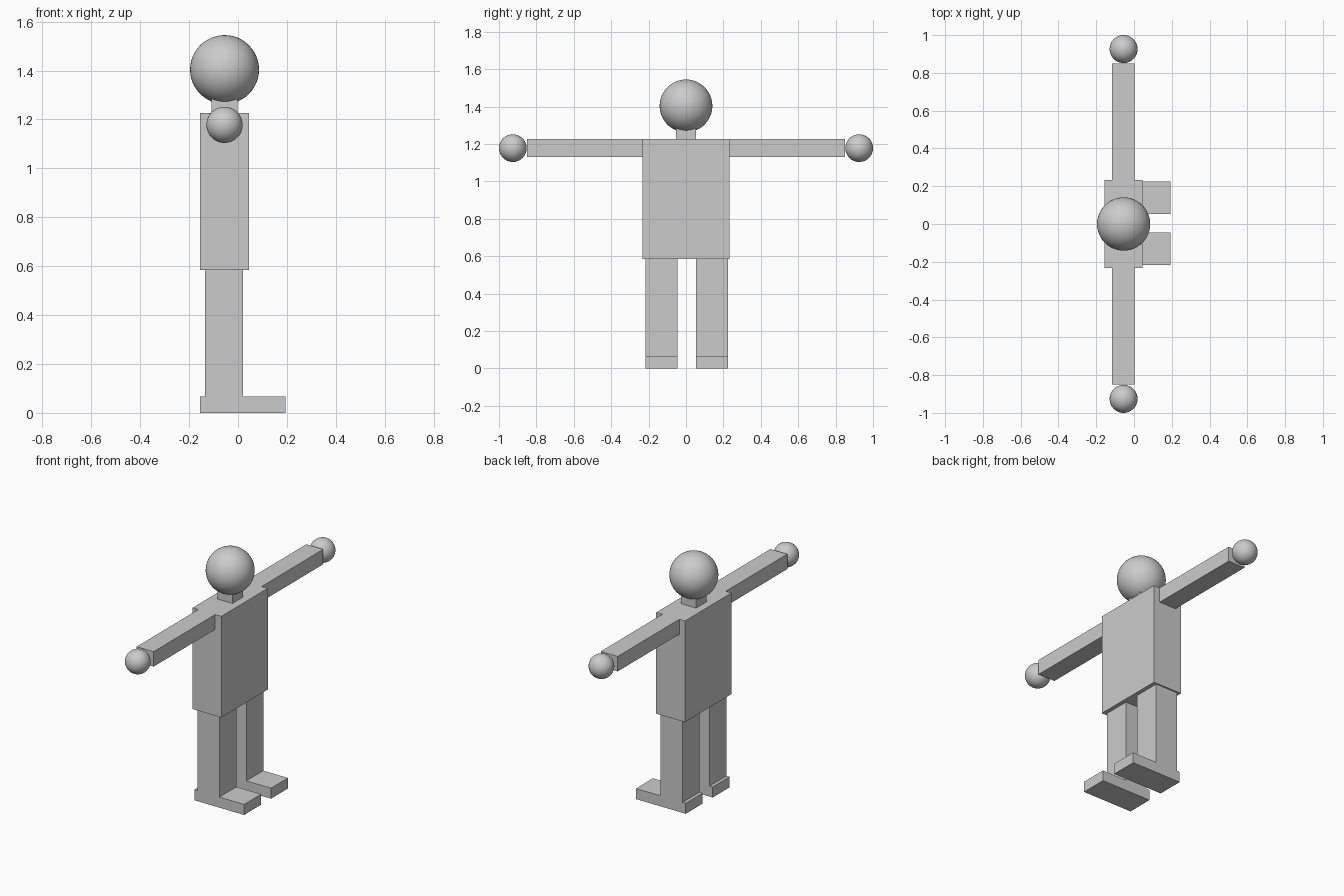
import bpy

if "Cube" in bpy.data.objects:
    bpy.data.objects.remove(bpy.data.objects["Cube"])


def box(name, x, y, z):
    """Box given by its (min, max) range on each axis."""
    bpy.ops.mesh.primitive_cube_add(size=1, location=[(a + b) / 2 for a, b in (x, y, z)])
    ob = bpy.context.object
    ob.name = name
    ob.scale = [b - a for a, b in (x, y, z)]
    bpy.ops.object.transform_apply(location=False, rotation=False, scale=True)
    return ob


def ball(name, center, radius):
    bpy.ops.mesh.primitive_uv_sphere_add(segments=48, ring_count=24, radius=radius, location=center)
    ob = bpy.context.object
    ob.name = name
    bpy.ops.object.shade_smooth()
    return ob


CX = -0.055      # body axis in x
LEG_SHIFT = 0.004  # legs sit slightly off centre in y

# Body, neck and head
box("torso", (-0.156, 0.046), (-0.233, 0.233), (0.585, 1.227))
box("neck", (CX - 0.053, CX + 0.053), (-0.053, 0.053), (1.227, 1.30))
ball("head", (CX, 0, 1.404), 0.141)

for side, s in (("left", 1), ("right", -1)):
    # Outstretched arm and round hand
    box(side + "_arm", (CX - 0.061, CX + 0.058), sorted((s * 0.233, s * 0.85)), (1.132, 1.227))
    ball(side + "_hand", (CX, s * 0.926, 1.178), 0.074)

    # Leg standing on a flat foot that points along +x
    y = sorted((s * 0.05 + LEG_SHIFT, s * 0.22 + LEG_SHIFT))
    box(side + "_leg", (-0.134, 0.021), y, (0.067, 0.585))
    box(side + "_foot", (-0.155, 0.194), y, (0, 0.067))
